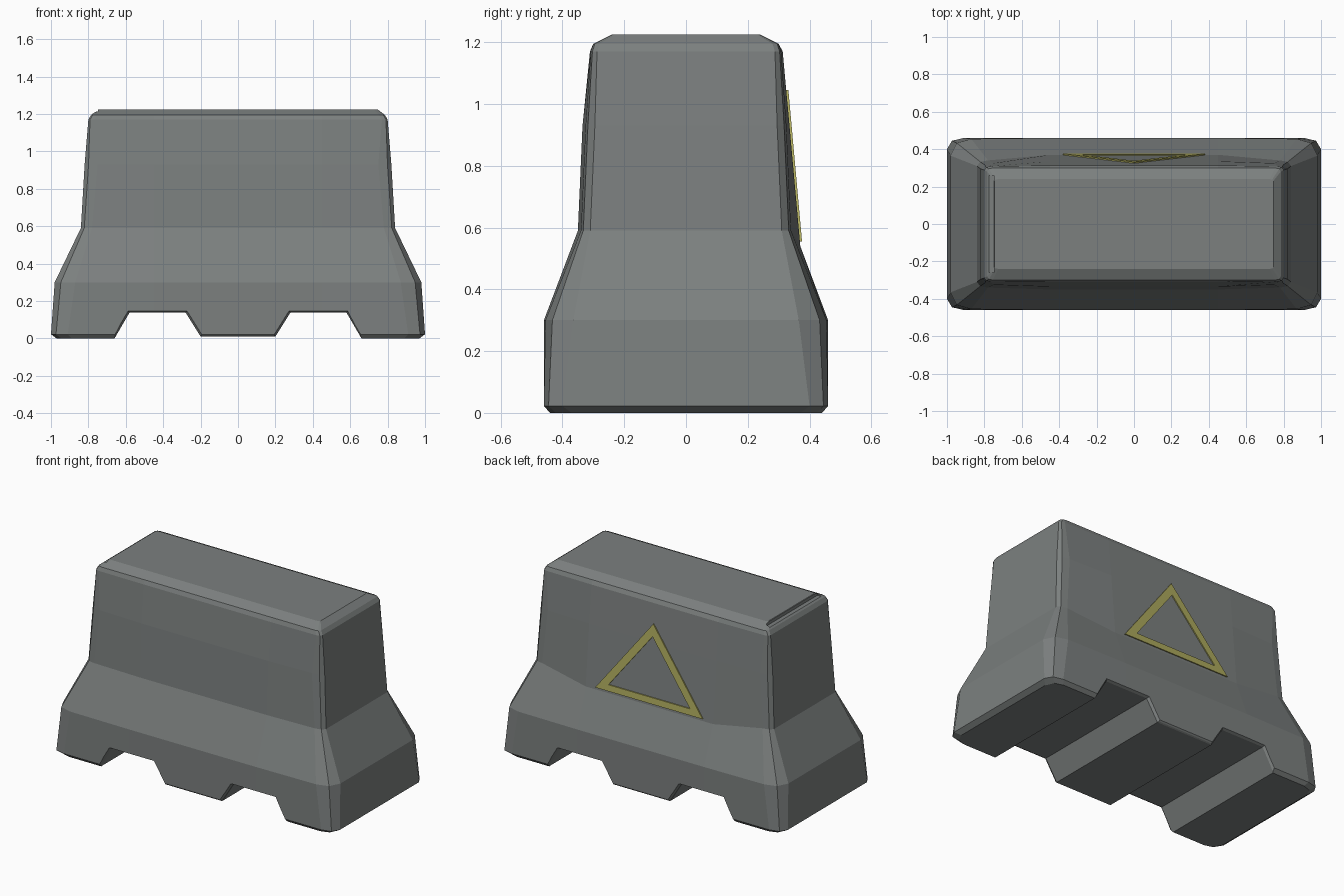
import bpy
import bmesh

if "Cube" in bpy.data.objects:
    bpy.data.objects.remove(bpy.data.objects["Cube"], do_unlink=True)


def material(name, rgb):
    m = bpy.data.materials.new(name)
    m.use_nodes = True
    m.diffuse_color = (*rgb, 1)
    bsdf = m.node_tree.nodes["Principled BSDF"]
    bsdf.inputs["Base Color"].default_value = (*rgb, 1)
    bsdf.inputs["Roughness"].default_value = 0.8
    return m


def loft(name, rings, mat, closed=False):
    """Skin a stack of equal-length rings, capped or joined end to end."""
    bm = bmesh.new()
    loops = [[bm.verts.new(p) for p in ring] for ring in rings]
    pairs = list(zip(loops, loops[1:]))
    if closed:
        pairs.append((loops[-1], loops[0]))
    else:
        bm.faces.new(loops[0])
        bm.faces.new(loops[-1])
    for a, b in pairs:
        for i in range(len(a)):
            j = (i + 1) % len(a)
            bm.faces.new((a[i], a[j], b[j], b[i]))
    bmesh.ops.recalc_face_normals(bm, faces=bm.faces)
    mesh = bpy.data.meshes.new(name)
    bm.to_mesh(mesh)
    bm.free()
    obj = bpy.data.objects.new(name, mesh)
    bpy.context.collection.objects.link(obj)
    mesh.materials.append(mat)
    return obj


def cut(target, cutter):
    cutter.hide_render = True
    mod = target.modifiers.new("cut", 'BOOLEAN')
    mod.operation = 'DIFFERENCE'
    mod.solver = 'EXACT'
    mod.object = cutter
    bpy.context.view_layer.objects.active = target
    bpy.ops.object.modifier_apply(modifier=mod.name)
    bpy.data.objects.remove(cutter, do_unlink=True)


concrete = material("concrete grey", (0.2, 0.215, 0.212))
paint = material("faded yellow", (0.42, 0.40, 0.11))


def section(z, hx, hy, cx, cy, front, back, back_z):
    """Rounded rectangle whose long sides bulge in the middle."""
    corner = [(hx, hy - cy), (hx - 0.3 * cx, hy - 0.25 * cy), (hx - cx, hy)]
    mid = 0.45
    pts = [(x, y, z) for x, y in corner]
    pts += [(mid, back, back_z), (-mid, back, back_z)]
    pts += [(-x, y, z) for x, y in reversed(corner)]
    pts += [(-x, -y, z) for x, y in corner]
    pts += [(-mid, -front, z), (mid, -front, z)]
    pts += [(x, -y, z) for x, y in reversed(corner)]
    return pts


# Barrier body: z, half sizes, corner cuts, front and back bulge, back bulge height
levels = [
    (0.0, 0.97, 0.44, 0.08, 0.07, 0.44, 0.44, 0.0),
    (0.022, 1.0, 0.46, 0.09, 0.06, 0.46, 0.46, 0.022),
    (0.30, 0.98, 0.455, 0.11, 0.09, 0.46, 0.46, 0.30),
    (0.59, 0.84, 0.34, 0.06, 0.03, 0.35, 0.37, 0.54),
    (0.93, 0.82, 0.325, 0.07, 0.03, 0.335, 0.335, 0.93),
    (1.17, 0.80, 0.308, 0.03, 0.02, 0.311, 0.313, 1.17),
    (1.195, 0.785, 0.30, 0.03, 0.02, 0.30, 0.30, 1.195),
    (1.225, 0.745, 0.24, 0.02, 0.01, 0.24, 0.24, 1.225),
]
body = loft("barrier_body", [section(*lv) for lv in levels], concrete)


# Two lifting notches and a raised middle foot, flared at the outer edges
def notch_ring(y, f):
    half = [(0.72 + f, -0.1), (0.66 + f, 0.0), (0.58 + f, 0.138 + f),
            (0.28 - f, 0.138 + f), (0.2 - f, 0.01 + f)]
    outline = half + [(-x, z) for x, z in reversed(half)]
    return [(x, y, z) for x, z in outline]


rings = [notch_ring(y, f) for y, f in
         ((-0.475, 0.016), (-0.445, 0), (0.445, 0), (0.475, 0.016))]
cut(body, loft("notch_cutter", rings, concrete))

# Shallow step along one end of the top
step = [[(x, y, z) for x, y in ((-0.9, -0.26), (-0.748, -0.26),
                                (-0.748, 0.26), (-0.9, 0.26))]
        for z in (1.203, 1.3)]
cut(body, loft("step_cutter", step, concrete))


# Painted warning triangle lying on the sloped back
def triangle_ring(shrink, lift):
    cz = 0.72
    pts = []
    for x, z in ((0, 1.045), (0.38, 0.555), (-0.38, 0.555)):
        x, z = x * shrink, cz + (z - cz) * shrink
        pts.append((x, 0.37 - 0.09 * (z - 0.54) + lift, z))
    return pts


frame = [triangle_ring(s, h) for s, h in
         ((1, -0.001), (1, 0.007), (0.76, 0.007), (0.76, -0.001))]
loft("warning_triangle", frame, paint, closed=True)
